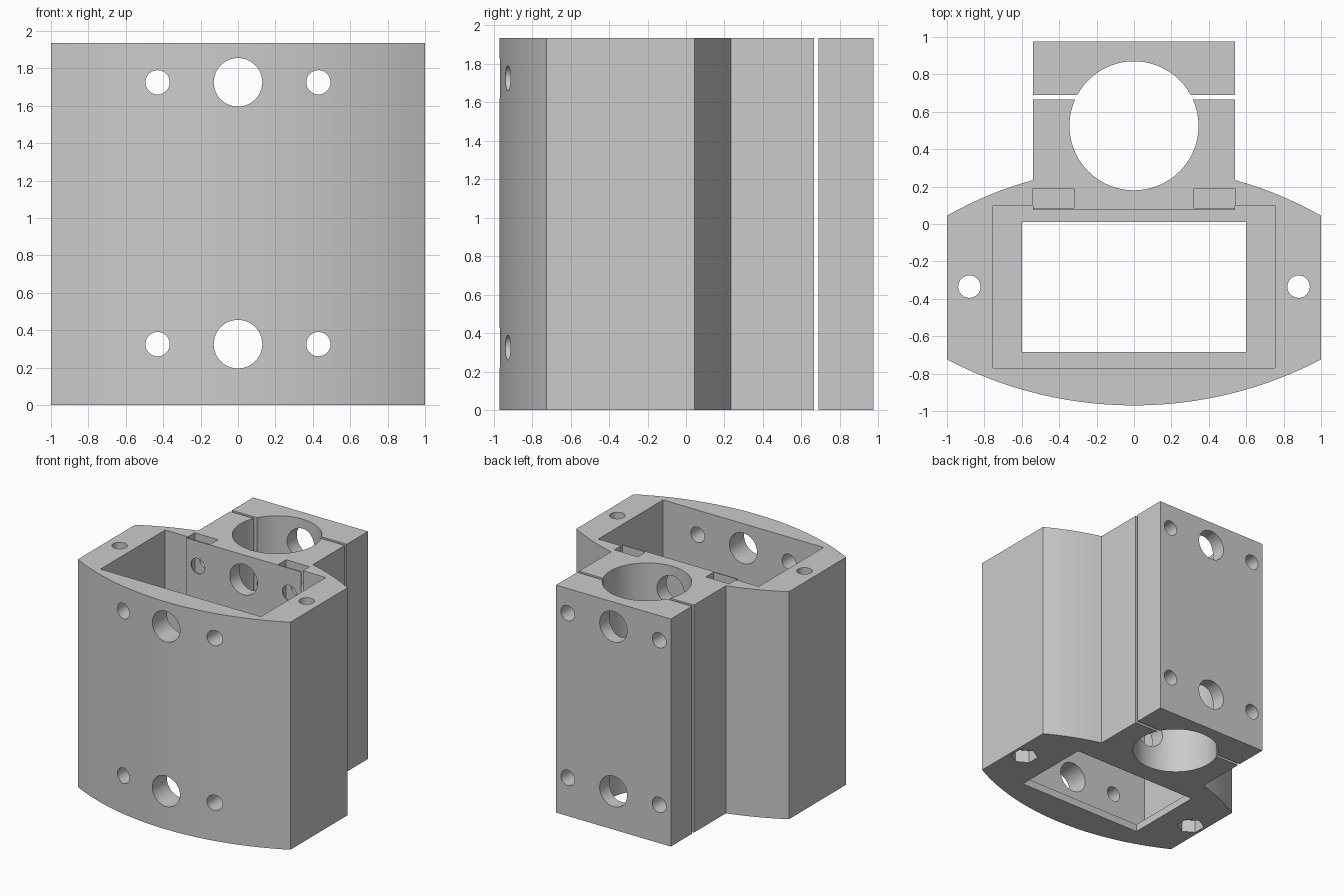
import bpy, bmesh, math
from mathutils import Matrix, Vector

if "Cube" in bpy.data.objects:
    bpy.data.objects.remove(bpy.data.objects["Cube"])

H = 1.935           # overall height
BORE_Y = 0.525      # clamp bore centre

grey = bpy.data.materials.new("grey_plastic")
grey.diffuse_color = (0.6, 0.6, 0.6, 1)
grey.use_nodes = True
grey.node_tree.nodes["Principled BSDF"].inputs["Base Color"].default_value = grey.diffuse_color


def prism(name, pts, z0, z1):
    """Extrude an outline in x, y from z0 up to z1."""
    bm = bmesh.new()
    face = bm.faces.new([bm.verts.new((x, y, z0)) for x, y in pts])
    new = bmesh.ops.extrude_face_region(bm, geom=[face])["geom"]
    bmesh.ops.translate(bm, vec=(0, 0, z1 - z0),
                        verts=[v for v in new if isinstance(v, bmesh.types.BMVert)])
    bmesh.ops.recalc_face_normals(bm, faces=bm.faces)
    me = bpy.data.meshes.new(name)
    bm.to_mesh(me)
    bm.free()
    me.materials.append(grey)
    ob = bpy.data.objects.new(name, me)
    bpy.context.collection.objects.link(ob)
    return ob


def box(name, x0, x1, y0, y1, z0, z1):
    return prism(name, [(x0, y0), (x1, y0), (x1, y1), (x0, y1)], z0, z1)


def circle(x, y, r, n, turn=0.0):
    return [(x + r * math.cos(turn + math.tau * i / n),
             y + r * math.sin(turn + math.tau * i / n)) for i in range(n)]


def cross_hole(name, x, z, r):
    """Round cutter running front to back."""
    ob = prism(name, circle(0, 0, r, 40), -1.5, 1.5)
    ob.data.transform(Matrix.Translation(Vector((x, 0, z))) @ Matrix.Rotation(math.pi / 2, 4, 'X'))
    return ob


def arc(x0, x1, peak, r, sign, n):
    """Points on a shallow arc whose highest point is at x = 0."""
    xs = [x0 + (x1 - x0) * i / n for i in range(n + 1)]
    return [(x, peak - sign * (r - math.sqrt(r * r - x * x))) for x in xs]


# Body: bowed front, straight sides, bowed shoulders and clamp neck
outline = arc(-1, 1, -0.97, 2.16, -1, 28)
outline += arc(1, 0.54, 0.308, 2.03, 1, 8)
outline += [(0.54, 0.665), (-0.54, 0.665)]
outline += arc(-0.54, -1, 0.308, 2.03, 1, 8)
body = prism("body", outline, 0, H)

# Removable half of the clamp
cap = box("clamp_cap", -0.54, 0.54, 0.69, 0.975, 0, H)

# Cutters shared by both parts: bore and cross holes
shared = [prism("bore_cutter", circle(0, BORE_Y, 0.345, 72), -0.1, H + 0.1)]
for z in (0.325, 1.725):
    for x, r in ((-0.43, 0.065), (0, 0.13), (0.43, 0.065)):
        shared.append(cross_hole("cross_hole_cutter", x, z, r))

# Cutters for the body: stepped pocket with a back pad, and its floor opening
pocket = [(-0.755, -0.77), (0.755, -0.77), (0.755, 0.10), (0.54, 0.10),
          (0.54, 0.075), (-0.54, 0.075), (-0.54, 0.10), (-0.755, 0.10)]
own = [prism("pocket_cutter", pocket, 0.065, H + 0.1),
       box("opening_cutter", -0.6, 0.6, -0.685, 0.01, -0.1, 0.3)]
for s in (-1, 1):
    xa, xb = sorted((0.32 * s, 0.54 * s))
    # Nut slot behind the pocket wall
    own.append(box("nut_slot_cutter", xa, xb, 0.085, 0.19, 0.21, H + 0.1))
    # Vertical screw hole with a hexagonal nut recess underneath
    own.append(prism("screw_cutter", circle(0.88 * s, -0.335, 0.06, 32), -0.1, H + 0.1))
    own.append(prism("hex_cutter", circle(0.88 * s, -0.335, 0.11, 6, math.pi / 2), -0.1, 0.11))


def cut(ob, cutters):
    """Subtract all cutters and keep the finished mesh."""
    for c in cutters:
        m = ob.modifiers.new("cut", 'BOOLEAN')
        m.operation = 'DIFFERENCE'
        m.solver = 'EXACT'
        m.object = c
    deps = bpy.context.evaluated_depsgraph_get()
    deps.update()
    me = bpy.data.meshes.new_from_object(ob.evaluated_get(deps))
    ob.modifiers.clear()
    ob.data = me


cut(body, own + shared)
cut(cap, shared)
for c in own + shared:
    bpy.data.objects.remove(c)

# Smooth curved walls, crisp edges
for ob in (body, cap):
    bpy.ops.object.select_all(action='DESELECT')
    ob.select_set(True)
    bpy.context.view_layer.objects.active = ob
    bpy.ops.object.shade_smooth_by_angle(angle=math.radians(30))
